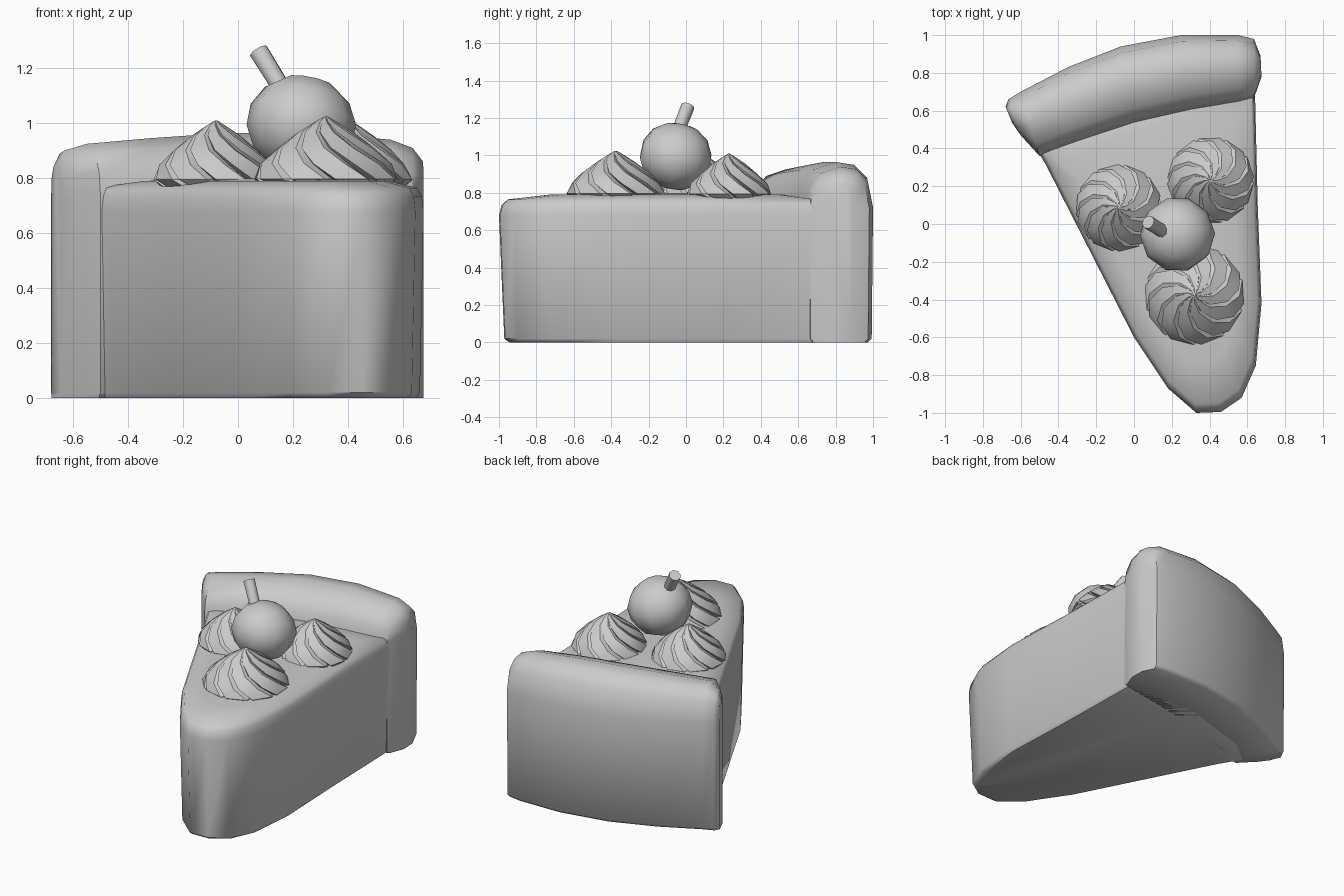
import bpy, math
from mathutils import Vector

cube = bpy.data.objects.get("Cube")
if cube:
    bpy.data.objects.remove(cube)

grey = bpy.data.materials.new("plain grey")
grey.use_nodes = True
COLOUR = (0.6, 0.6, 0.6, 1)
grey.diffuse_color = COLOUR
grey.node_tree.nodes["Principled BSDF"].inputs["Base Color"].default_value = COLOUR


def finish(obj, name, angle):
    obj.name = name
    obj.data.materials.clear()
    obj.data.materials.append(grey)
    bpy.ops.object.select_all(action="DESELECT")
    obj.select_set(True)
    bpy.context.view_layer.objects.active = obj
    bpy.ops.object.mode_set(mode="EDIT")
    bpy.ops.mesh.select_all(action="SELECT")
    bpy.ops.mesh.normals_make_consistent(inside=False)
    bpy.ops.object.mode_set(mode="OBJECT")
    bpy.ops.object.shade_smooth_by_angle(angle=math.radians(angle))


def loft(name, rings, angle):
    """Skin closed rings of equal length and cap both ends."""
    n = len(rings[0])
    verts = [p for ring in rings for p in ring]
    faces = [list(range(n)), list(range(len(verts) - n, len(verts)))]
    for r in range(len(rings) - 1):
        for i in range(n):
            j = (i + 1) % n
            faces.append([r * n + i, r * n + j, r * n + n + j, r * n + n + i])
    mesh = bpy.data.meshes.new(name)
    mesh.from_pydata(verts, [], faces)
    obj = bpy.data.objects.new(name, mesh)
    bpy.context.collection.objects.link(obj)
    finish(obj, name, angle)


# Filling wedge: plan outline, slightly flared walls, rounded lip, domed top
outline = [(.33, -1), (.46, -.995), (.57, -.92), (.645, -.75), (.675, -.42),
           (.655, .1), (.64, .72), (.1, .75), (-.4, .6), (-.56, .47),
           (-.47, .32), (-.24, -.13), (0, -.6), (.18, -.87)]
levels = [(0, .94), (.02, .97), (.68, 1), (.735, .985), (.765, .95), (.79, .72), (.8, .3)]
cx, cy = .22, -.05
loft("pie_filling", [[(cx + (x - cx) * s, cy + (y - cy) * s, z) for x, y in outline]
                     for z, s in levels], 50)

# Crust: arched section swept along the back arc, lower at the rounded ends
section = [(.06, 0), (0, .02), (0, .74), (.05, .84), (.2, .915), (.5, .955), (.75, .94),
           (.92, .875), (1, .72), (.98, .02), (.92, 0)]
# inner x, inner y, outer x, outer y, crown height
stations = [(-.645, .535, -.68, .62, .85), (-.6, .47, -.665, .66, .9),
            (-.5, .36, -.6, .7, .925), (-.3, .43, -.35, .83, .945),
            (0, .53, -.07, .94, .965), (.3, .6, .25, 1, .965), (.56, .645, .55, 1, .94),
            (.635, .665, .635, .98, .91), (.675, .78, .67, .89, .86)]
crust = []
for ix, iy, ox, oy, crown in stations:
    ring = []
    for u, h in section:
        z = h if h < .7 else .7 + (h - .7) * (crown - .7) / .255
        ring.append((ix + (ox - ix) * u, iy + (oy - iy) * u, z))
    crust.append(ring)
loft("crust", crust, 50)


# Cream swirls: stepped lobes that twist down from the tip
def swirl(name, x, y, radius, top, turn, lobes=10):
    rings = []
    for h, r in [(0, .86), (.12, 1), (.34, .9), (.56, .67), (.78, .38), (.93, .14), (1, .02)]:
        ring = []
        for i in range(lobes):
            for part, size in ((0, 1), (.82, 1), (1, .88)):
                a = (i + part * .94) / lobes * math.tau + turn - 1.5 * h
                ring.append((x + math.cos(a) * r * radius * size,
                             y + math.sin(a) * r * radius * size, .765 + h * (top - .765)))
        rings.append(ring)
    loft(name, rings, 35)


swirl("front_cream", .32, -.375, .265, 1.025, 0)
swirl("right_cream", -.08, .085, .23, 1.01, .5)
swirl("left_cream", .405, .23, .23, 1.01, .9)

# Cherry
bpy.ops.mesh.primitive_uv_sphere_add(segments=10, ring_count=7, radius=.2,
                                     location=(.23, -.055, .995), rotation=(-.15, .25, .3))
cherry = bpy.context.object
cherry.scale = (1, 1, .9)
finish(cherry, "cherry", 60)

# Stem leaning back from the cherry
low, high = Vector((.2, -.07, 1.06)), Vector((.075, .01, 1.262))
axis = high - low
bpy.ops.mesh.primitive_cone_add(vertices=8, radius1=.033, radius2=.037, depth=axis.length,
                                location=(low + high) / 2)
stem = bpy.context.object
stem.rotation_euler = axis.to_track_quat("Z", "Y").to_euler()
finish(stem, "cherry_stem", 50)
